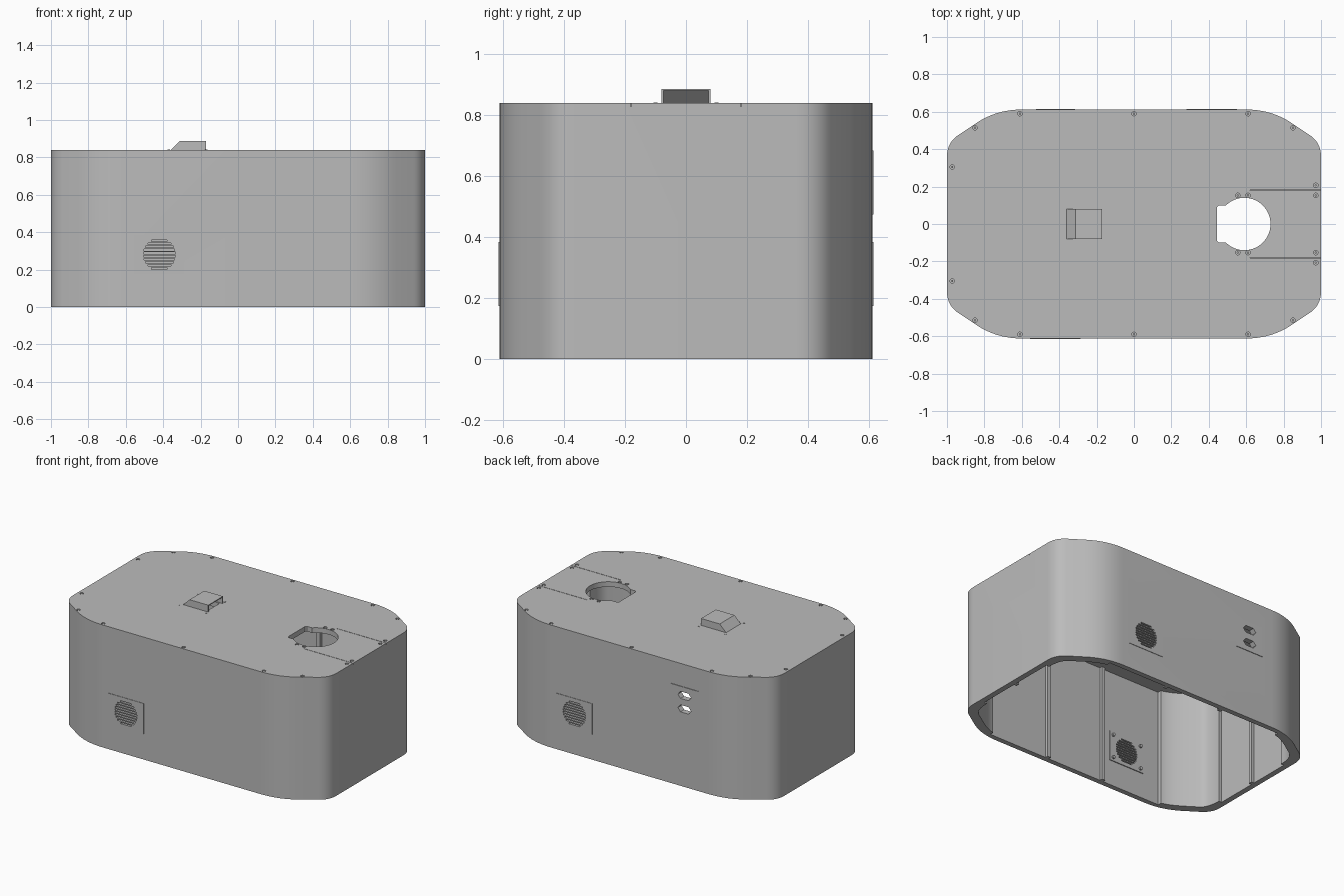
import bpy, bmesh, math
from mathutils import Vector

if "Cube" in bpy.data.objects:
    bpy.data.objects.remove(bpy.data.objects["Cube"])

grey = bpy.data.materials.new("plain grey")
grey.use_nodes = True
grey.diffuse_color = (0.5, 0.5, 0.5, 1)
grey.node_tree.nodes["Principled BSDF"].inputs["Base Color"].default_value = (0.5, 0.5, 0.5, 1)

HEIGHT, LID = 0.84, 0.035
HALF_Y = 0.612
WALL_Y, WALL_X = 0.577, 0.962


def prism(bm, pts, lo, hi, axis="z"):
    """Extrude a 2D outline between lo and hi along z, or along y for (x, z) outlines."""
    place = (lambda p, h: (p[0], p[1], h)) if axis == "z" else (lambda p, h: (p[0], h, p[1]))
    a = [bm.verts.new(place(p, lo)) for p in pts]
    b = [bm.verts.new(place(p, hi)) for p in pts]
    n = len(pts)
    faces = [bm.faces.new(a), bm.faces.new(b)]
    for i in range(n):
        j = (i + 1) % n
        faces.append(bm.faces.new((a[i], a[j], b[j], b[i])))
    bmesh.ops.recalc_face_normals(bm, faces=faces)


def rect(cx, cy, w, h):
    return [(cx + sx * w / 2, cy + sy * h / 2) for sx, sy in ((-1, -1), (1, -1), (1, 1), (-1, 1))]


def circle(cx, cy, r, n=16):
    return [(cx + r * math.cos(2 * math.pi * i / n), cy + r * math.sin(2 * math.pi * i / n)) for i in range(n)]


def bend(p, c, q, n=8):
    p, c, q = Vector(p), Vector(c), Vector(q)
    return [tuple(p.lerp(c, i / n).lerp(c.lerp(q, i / n), i / n)) for i in range(n + 1)]


def four_way(quarter):
    """Mirror a quarter outline, running from the back to the +x side, into a full loop."""
    half = quarter + [(x, -y) for x, y in reversed(quarter)]
    return half + [(-x, y) for x, y in reversed(half)]


def make(name, build):
    bm = bmesh.new()
    build(bm)
    mesh = bpy.data.meshes.new(name)
    bm.to_mesh(mesh)
    bm.free()
    mesh.materials.append(grey)
    ob = bpy.data.objects.new(name, mesh)
    bpy.context.collection.objects.link(ob)
    return ob


def select(ob):
    bpy.ops.object.select_all(action="DESELECT")
    ob.select_set(True)
    bpy.context.view_layer.objects.active = ob


def cut(ob, build):
    cutter = make("cutter", build)
    cutter.hide_render = True
    mod = ob.modifiers.new("cut", "BOOLEAN")
    mod.operation, mod.solver, mod.object = "DIFFERENCE", "EXACT", cutter
    select(ob)
    bpy.ops.object.modifier_apply(modifier=mod.name)
    bpy.data.objects.remove(cutter)


def smooth(ob):
    select(ob)
    bpy.ops.object.shade_smooth_by_angle(angle=math.radians(30))


# Outlines of the shell and its cavity, with thicker corners inside
outer = four_way(bend((0.60, HALF_Y), (0.74, HALF_Y), (0.85, 0.535))
                 + bend((0.94, 0.475), (1.0, 0.435), (1.0, 0.36)))
inner = four_way([(0.68, WALL_Y)] + bend((0.68, 0.55), (0.735, 0.54), (0.817, 0.485))
                 + bend((0.895, 0.433), (0.94, 0.40), (0.94, 0.30)) + [(WALL_X, 0.30)])

# Screw positions on the lid
screws = [(0, s * 0.59) for s in (1, -1)]
for sy in (1, -1):
    for sx in (1, -1):
        screws += [(sx * 0.61, sy * 0.59), (sx * 0.85, sy * 0.515)]
    screws += [(-0.972, sy * 0.305), (0.972, sy * 0.153), (0.972, sy * 0.207),
               (0.555, sy * 0.153), (0.61, sy * 0.153)]

VENT_Z, VENT_R = 0.28, 0.085
vents = [("front", -0.42, -1), ("back", 0.417, 1)]
SOCKET_X, SOCKET_Z = -0.42, 0.58


def span(side, a, b):
    return sorted((side * a, side * b))


def vent_slots(bm):
    for _, x, side in vents:
        lo, hi = span(side, 0.5, 0.7)
        for i in range(10):
            dz = (i - 4.5) * 0.0165
            prism(bm, rect(x, VENT_Z + dz, 2 * math.sqrt(VENT_R**2 - dz**2), 0.009), lo, hi, "y")


def socket_holes(bm):
    for z in (SOCKET_Z - 0.046, SOCKET_Z + 0.046):
        hexagon = [(SOCKET_X + a, z + b) for a, b in
                   ((-0.05, 0), (-0.03, -0.024), (0.03, -0.024), (0.05, 0), (0.03, 0.024), (-0.03, 0.024))]
        prism(bm, hexagon, 0.5, 0.7, "y")


def filler_hole(bm):
    # round hole with a squared tab toward -x
    a0 = math.asin(0.1 / 0.14)
    sweep = [-math.pi + a0 + i * 2 * (math.pi - a0) / 40 for i in range(41)]
    pts = [(0.59 + 0.14 * math.cos(a), 0.14 * math.sin(a)) for a in sweep]
    pts += [(0.455, 0.1), (0.445, 0.09), (0.445, -0.09), (0.455, -0.1)]
    prism(bm, pts, 0.7, 0.9)


def lid_cuts(bm):
    for x, y in screws:
        prism(bm, circle(x, y, 0.012), HEIGHT - 0.02, 0.9)
    prism(bm, rect(-0.25, 0, 0.13, 0.13), 0.7, 0.9)
    for s in (1, -1):
        prism(bm, rect(0.82, s * 0.18, 0.4, 0.003), HEIGHT - 0.01, 0.9)


# Hollow shell with an open base
shell = make("enclosure_shell", lambda bm: prism(bm, outer, 0, HEIGHT))
for step in (lambda bm: prism(bm, inner, -0.1, HEIGHT - LID),
             filler_hole, lid_cuts, vent_slots, socket_holes):
    cut(shell, step)
smooth(shell)

# Lid screw pins, flush with the lid
def pins(bm):
    for x, y in screws:
        prism(bm, circle(x, y, 0.006, 8), HEIGHT - 0.021, HEIGHT - 0.002)
smooth(make("lid_screws", pins))

# Vent and socket plates, thin on the wall
for name, x, side in vents:
    for label, near, far in (("outer", HALF_Y - 0.001, HALF_Y + 0.003), ("inner", WALL_Y - 0.006, WALL_Y + 0.001)):
        lo, hi = span(side, near, far)
        plate = make(f"{name}_vent_{label}_plate",
                     lambda bm: prism(bm, rect(x, VENT_Z, 0.27, 0.21), lo, hi, "y"))
        cut(plate, vent_slots)

    def bolts(bm):
        lo, hi = span(side, WALL_Y - 0.018, WALL_Y)
        for cx, cz in rect(x, VENT_Z, 0.22, 0.16):
            prism(bm, circle(cx, cz, 0.011, 10), lo, hi, "y")
    smooth(make(f"{name}_vent_bolts", bolts))

socket = make("socket_plate", lambda bm: prism(
    bm, rect(SOCKET_X, SOCKET_Z, 0.21, 0.21), HALF_Y - 0.001, HALF_Y + 0.004, "y"))
cut(socket, socket_holes)

# Vertical ribs inside the walls
def ribs(bm):
    top = HEIGHT - LID
    for s in (1, -1):
        for x in (-0.22, 0.22):
            prism(bm, rect(x, s * (WALL_Y - 0.01), 0.026, 0.022), 0, top)
        prism(bm, rect(s * (WALL_X - 0.01), 0, 0.022, 0.026), 0, top)
make("inner_ribs", ribs)

# Exhaust hood: sloped back, open toward +x and below
T = 0.006
TOP = 0.887
def hood(bm):
    sheet = [(-0.36, HEIGHT), (-0.312, TOP), (-0.17, TOP), (-0.17, TOP - T),
             (-0.309, TOP - T), (-0.352, HEIGHT)]
    prism(bm, sheet, -0.08, 0.08, "y")
    for s in (1, -1):
        lo, hi = span(s, 0.08 - T, 0.08)
        prism(bm, sheet[:3] + [(-0.17, HEIGHT)], lo, hi, "y")
make("exhaust_hood", hood)

# Small fixing screws around the hood
def hood_fixings(bm):
    for x, y in rect(-0.27, 0, 0.2, 0.2):
        prism(bm, circle(x, y, 0.006, 8), HEIGHT - 0.005, HEIGHT + 0.002)
make("hood_fixings", hood_fixings)
